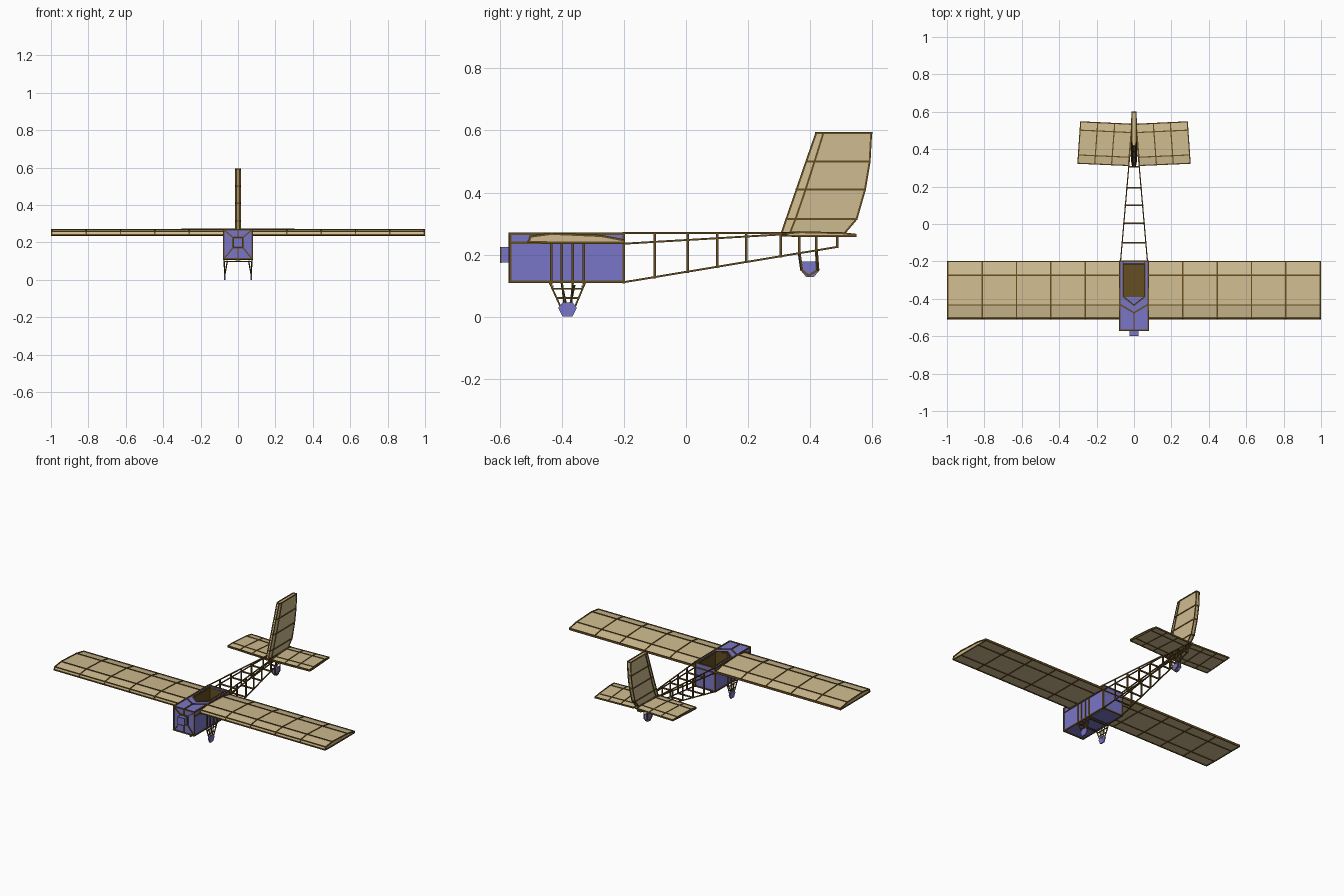
import bpy, bmesh
from mathutils import Vector, Matrix

if "Cube" in bpy.data.objects:
    bpy.data.objects.remove(bpy.data.objects["Cube"])


def material(name, color):
    m = bpy.data.materials.new(name)
    m.diffuse_color = color
    m.use_nodes = True
    m.node_tree.nodes["Principled BSDF"].inputs["Base Color"].default_value = m.diffuse_color
    return m


TAN = material("tan_fabric", (0.62, 0.50, 0.28, 1))
WOOD = material("dark_wood", (0.13, 0.075, 0.015, 1))
BLUE = material("blue_panel", (0.19, 0.18, 0.58, 1))


def finish(name, bm, mat, mirror=False):
    bmesh.ops.recalc_face_normals(bm, faces=bm.faces)
    me = bpy.data.meshes.new(name)
    bm.to_mesh(me)
    bm.free()
    me.materials.append(mat)
    ob = bpy.data.objects.new(name, me)
    bpy.context.collection.objects.link(ob)
    if mirror:
        ob.modifiers.new("Mirror", 'MIRROR').use_mirror_merge = False
    return ob


def add_loft(bm, rings):
    vs = [[bm.verts.new(p) for p in r] for r in rings]
    n = len(vs[0])
    for a, b in zip(vs, vs[1:]):
        for i in range(n):
            bm.faces.new((a[i], a[(i + 1) % n], b[(i + 1) % n], b[i]))
    bm.faces.new(vs[0])
    bm.faces.new(vs[-1])


def loft(name, rings, mat, mirror=False):
    bm = bmesh.new()
    add_loft(bm, rings)
    return finish(name, bm, mat, mirror)


def add_bar(bm, p, q, w):
    p, q = Vector(p), Vector(q)
    d = q - p
    mat = (Matrix.Translation((p + q) / 2) @ d.to_track_quat('Z', 'Y').to_matrix().to_4x4()
           @ Matrix.Diagonal((w, w, d.length + w * 0.6, 1)))
    bmesh.ops.create_cube(bm, size=1, matrix=mat)


def bars(name, paths, w=0.007, mirror=True):
    bm = bmesh.new()
    for path in paths:
        for p, q in zip(path, path[1:]):
            add_bar(bm, p, q, w)
    return finish(name, bm, WOOD, mirror)


def box(name, x0, x1, y0, y1, z0, z1, mat):
    return loft(name, [[(x0, y0, z), (x1, y0, z), (x1, y1, z), (x0, y1, z)] for z in (z0, z1)], mat)


# Panels carried between a root chord and a tip chord, with ribs and spars
def panel(name, profile, root, tip, ribs, w):
    def ring(t):
        out = []
        for c, z in profile:
            a = Vector(root[0]).lerp(Vector(root[1]), c)
            b = Vector(tip[0]).lerp(Vector(tip[1]), c)
            p = a.lerp(b, t)
            out.append((p.x, p.y, z))
        return out
    loft(name + "_skin", [ring(0), ring(1)], TAN, True)
    bars(name + "_ribs", [ring(i / ribs) + ring(i / ribs)[:1] for i in range(ribs + 1)], w)
    bars(name + "_spars", list(zip(ring(0), ring(1))), w)


# Main wing and tailplane
wing = [(0, .241), (.02, .258), (.24, .267), (.76, .260), (1, .246), (1, .239), (.76, .239), (.24, .239)]
panel("wing", wing, ((.078, -.507), (.078, -.2)), ((.995, -.507), (.995, -.2)), 5, .007)
tail = [(0, .261), (0, .268), (.2, .272), (.8, .269), (1, .264), (1, .260), (.8, .260), (.2, .260)]
panel("tailplane", tail, ((.03, .313), (.012, .533)), ((.30, .325), (.285, .546)), 3, .006)

# Fin
stations = [(.268, .308, .51), (.315, .324, .55), (.41, .357, .577), (.50, .388, .592), (.592, .42, .597)]


def fin_ring(z, y0, y1):
    half = [(0, .007), (.13, .012), (1, .011)]
    pts = [(x, y0 + (y1 - y0) * c, z) for c, x in half]
    return pts + [(-x, y, zz) for x, y, zz in reversed(pts)]


rings = [fin_ring(*s) for s in stations]
loft("fin_skin", rings, TAN)
bars("fin_ribs", [r + r[:1] for r in rings], .007, False)
bars("fin_spars", list(zip(*rings)), .006, False)

# Cabin: solid nose and walls around an open cockpit
outline = [(.075, -.2), (.075, -.567), (-.075, -.567), (-.075, -.2), (-.057, -.2), (-.057, -.39),
           (0, -.435), (.057, -.39), (.057, -.2)]
loft("cabin_walls", [[(x, y, z) for x, y in outline] for z in (.112, .267)], BLUE)
box("cabin_back_wall", -.057, .057, -.212, -.2, .112, .267, BLUE)
box("cabin_bottom", -.057, .057, -.436, -.2, .108, .118, BLUE)
box("cockpit_floor", -.057, .057, -.39, -.212, .118, .124, WOOD)
inner = [(.056, -.213), (.056, -.39), (0, -.433), (-.056, -.39), (-.056, -.213)]
core = [(x * .95, y + (.003 if y < -.3 else -.003)) for x, y in reversed(inner)]
bm = bmesh.new()
n = len(inner)
core.reverse()
for i in range(n):
    (a, b), (c, d) = (inner[i], core[i]), (inner[(i + 1) % n], core[(i + 1) % n])
    add_loft(bm, [[(*a, z), (*b, z), (*d, z), (*c, z)] for z in (.122, .262)])
finish("cockpit_lining", bm, WOOD)

# Nose block with its framing
box("nose_block", -.024, .024, -.598, -.56, .174, .224, BLUE)
nose = []
for x, z, sx, sz in [(.028, .17, .075, .112), (.028, .228, .075, .267)]:
    nose += [[(x, -.569, z), (sx, -.569, sz)], [(0, -.569, z), (x, -.569, z), (x, -.569, .2)]]
nose += [[(0, -.569, .112), (0, -.569, .17)], [(0, -.569, .228), (0, -.569, .267)]]
bars("nose_frame", nose)
bars("nose_block_edges", [[(0, -.597, .175), (.023, -.597, .175), (.023, -.597, .223), (0, -.597, .223)]], .004)

# Cabin edge frame
frame = []
for y in (-.567, -.2):
    frame.append([(0, y, .112), (.075, y, .112), (.075, y, .267), (0, y, .267)])
for z in (.112, .238, .267):
    frame.append([(.075, -.567, z), (.075, -.2, z)])
frame += [[(.057, -.205, .267), (.057, -.39, .267), (0, -.435, .267)],
          [(.075, -.43, .267), (0, -.475, .267), (0, -.567, .267)],
          [(0, -.33, .108), (.075, -.33, .112)], [(0, -.435, .108), (.075, -.435, .112)]]
for y in (-.435, -.40, -.365, -.33):
    frame.append([(.076, y, .108), (.076, y, .232)])
bars("cabin_frame", frame, .008)


# Open tail boom
def boom(y):
    t = (y + .2) / .69
    return .072 + (.012 - .072) * t, .111 + (.225 - .111) * t, .235 + .03 * min(1, t * 1.35)


posts = [-.2, -.10, .005, .10, .195, .305, .365, .42, .487]
low, mid, top = [], [], []
for y in posts:
    x, zl, zm = boom(y)
    low.append((x, y, zl))
    mid.append((x, y, zm))
    top.append((x, y, .270))
bars("boom_longerons", [low, mid, [top[0], top[-1], (.008, .54, .264)]], .006)
frames = []
for a, b, c in zip(low, mid, top):
    frames += [[(0, *a[1:]), a, c], [(0, *b[1:]), b]]
bars("boom_frames", frames, .008)

# Landing gear
legs = []
for yt, yb in [(-.44, -.40), (-.40, -.39), (-.365, -.372), (-.325, -.362)]:
    legs.append([(.075, yt, .11), (.070, yb, .022)])
legs += [[(.074, -.43, .09), (.074, -.335, .09)], [(.072, -.415, .06), (.072, -.348, .06)],
         [(0, -.43, .097), (.073, -.43, .097)], [(0, -.335, .097), (.073, -.335, .097)],
         [(.057, -.40, .10), (.070, -.385, .03)], [(.057, -.36, .10), (.070, -.375, .03)]]
bars("landing_gear_struts", legs, .005)
shoe = [(-.412, .028), (-.398, 0), (-.366, 0), (-.352, .028), (-.365, .045), (-.398, .045)]
loft("landing_gear_foot", [[(x, y, z) for y, z in shoe] for x in (.067, .075)], BLUE, True)

# Tail skid
skid = [(.373, .178), (.373, .145), (.388, .127), (.412, .127), (.427, .145), (.423, .178)]
loft("tail_skid", [[(x, y, z) for y, z in skid] for x in (-.009, .009)], BLUE)
bars("tail_skid_frame", [[(.014, .365, .205), (.010, .373, .15), (.010, .395, .132), (.010, .425, .15),
                          (.014, .42, .215)]], .007)
